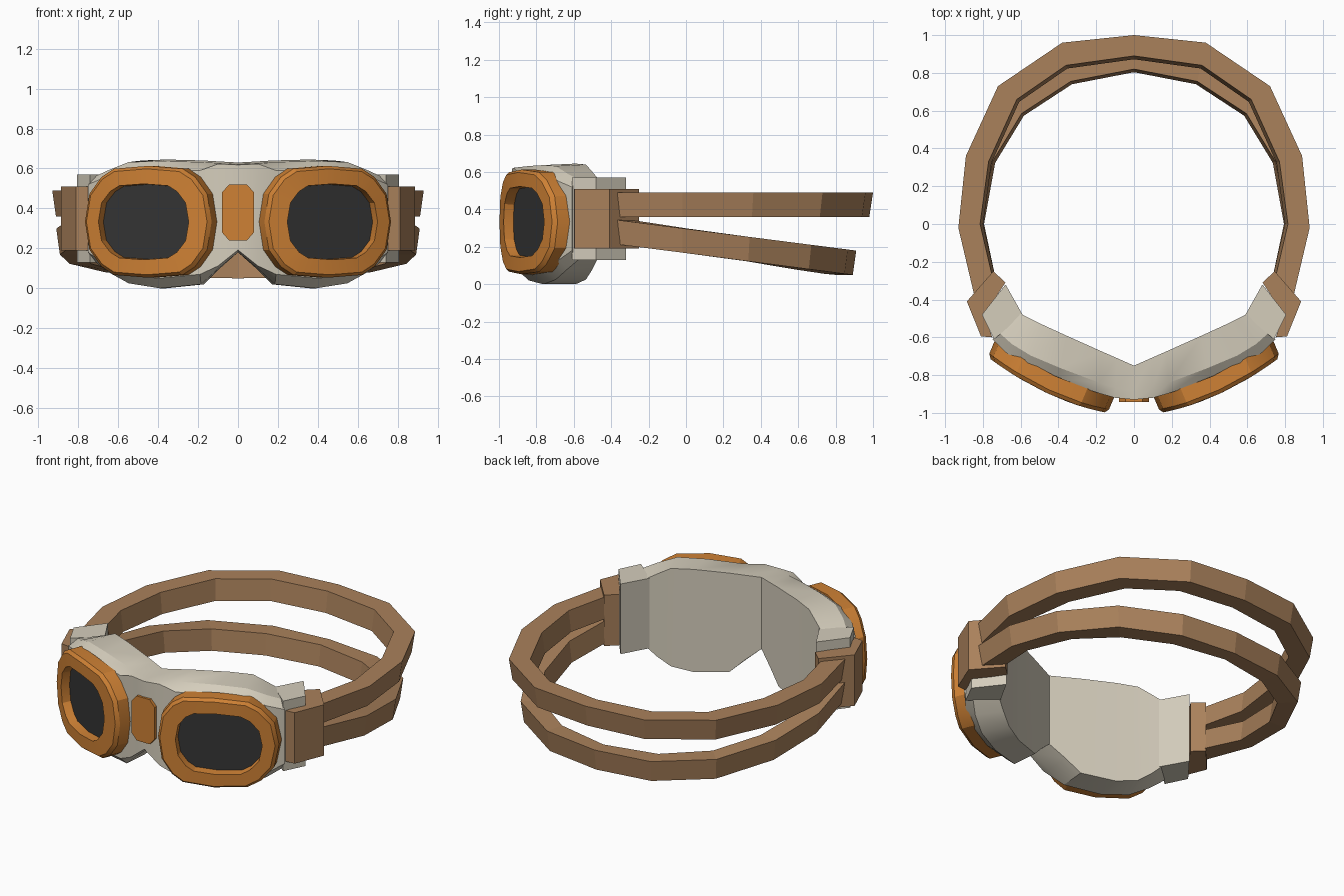
import bpy, bmesh, math

if "Cube" in bpy.data.objects:
    bpy.data.objects.remove(bpy.data.objects["Cube"])


def material(name, rgb):
    m = bpy.data.materials.new(name)
    m.diffuse_color = (*rgb, 1)
    m.use_nodes = True
    m.node_tree.nodes["Principled BSDF"].inputs["Base Color"].default_value = m.diffuse_color
    return m


SHELL = material("warm grey shell", (0.66, 0.61, 0.50))
ORANGE = material("orange trim", (0.62, 0.22, 0.035))
LEATHER = material("brown strap", (0.40, 0.22, 0.105))
GLASS = material("dark glass", (0.035, 0.035, 0.035))


def finish(name, bm, mat, mirror=False, smooth=None):
    bmesh.ops.recalc_face_normals(bm, faces=bm.faces)
    me = bpy.data.meshes.new(name)
    bm.to_mesh(me)
    bm.free()
    ob = bpy.data.objects.new(name, me)
    bpy.context.collection.objects.link(ob)
    me.materials.append(mat)
    if mirror:
        ob.modifiers.new("mirror", 'MIRROR')
    if smooth:
        bpy.ops.object.select_all(action='DESELECT')
        ob.select_set(True)
        bpy.context.view_layer.objects.active = ob
        bpy.ops.object.shade_smooth_by_angle(angle=math.radians(smooth))
    return ob


def loft(name, rings, mat, caps=True, loop=False, **kw):
    """Skin a list of equal-length closed rings."""
    bm = bmesh.new()
    vs = [[bm.verts.new(p) for p in r] for r in rings]
    n = len(rings[0])
    for a, b in zip(vs, vs[1:] + (vs[:1] if loop else [])):
        for i in range(n):
            j = (i + 1) % n
            bm.faces.new((a[i], a[j], b[j], b[i]))
    if caps and not loop:
        bm.faces.new(vs[0])
        bm.faces.new(vs[-1])
    return finish(name, bm, mat, **kw)


def prism(name, plan, z0, z1, mat, **kw):
    return loft(name, [[(x, y, z) for x, y in plan] for z in (z0, z1)], mat, **kw)


def both_sides(half):
    """Mirror a centre-to-side list of stations into a full list."""
    return [(-1, s) for s in reversed(half[1:])] + [(1, s) for s in half]


# Face shell: stations of front x,y, back x,y, bottom z, top z
shell = [
    (0.00, -0.93, 0.00, -0.75, 0.18, 0.63),
    (0.10, -0.92, 0.09, -0.71, 0.10, 0.635),
    (0.19, -0.895, 0.17, -0.675, 0.02, 0.64),
    (0.40, -0.82, 0.36, -0.59, 0.00, 0.645),
    (0.57, -0.75, 0.48, -0.535, 0.025, 0.64),
    (0.68, -0.68, 0.55, -0.50, 0.08, 0.60),
    (0.75, -0.61, 0.60, -0.475, 0.13, 0.57),
]


def shell_ring(s, st):
    xf, yf, xb, yb, z0, z1 = st
    k = 0.25
    xm, ym = xf + (xb - xf) * k, yf + (yb - yf) * k
    e = 0.012 if xf < 0.15 else 0.05
    pts = [(xb, yb, z0), (xm, ym, z0), (xf, yf, z0 + e),
           (xf, yf, z1 - e), (xm, ym, z1 - 0.008), (xb, yb, z1)]
    return [(s * x, y, z) for x, y, z in pts]


loft("face_shell", [shell_ring(s, st) for s, st in both_sides(shell)], SHELL, smooth=32)

# Side arms of the shell and the strap clips wrapped round them
prism("side_arm", [(0.59, -0.48), (0.74, -0.61), (0.805, -0.48), (0.68, -0.32)],
      0.13, 0.57, SHELL, mirror=True)
prism("strap_clip", [(0.75, -0.60), (0.81, -0.595), (0.885, -0.41), (0.745, -0.25),
                     (0.68, -0.31), (0.795, -0.48)], 0.19, 0.51, LEATHER, mirror=True)

# Lens rims: rounded outline laid on a curved front, extruded along a tilted axis
QUAD = [(1, 0), (0.93, 0.5), (0.74, 0.8), (0.54, 0.95)]
OUTLINE = (QUAD + [(0, 1)] + [(-u, w) for u, w in QUAD[:0:-1]] + [(-1, 0)]
           + [(-u, -w) for u, w in QUAD[1:]] + [(0, -1)] + [(u, -w) for u, w in QUAD[:0:-1]])


def eye_ring(cx, hw, hh, depth):
    ring = []
    for u, w in OUTLINE:
        x = cx + u * hw
        t = x - 0.14
        y = -1.0 + 0.185 * t + 0.443 * t * t
        ring.append((x - 0.39 * depth, y + 0.92 * depth, 0.333 + w * hh))
    return ring


loft("lens_rim", [eye_ring(0.457, 0.317, 0.28, 0.10), eye_ring(0.457, 0.317, 0.28, 0.02),
                  eye_ring(0.457, 0.302, 0.265, 0.0), eye_ring(0.473, 0.226, 0.19, 0.0),
                  eye_ring(0.473, 0.220, 0.185, 0.10)],
     ORANGE, loop=True, mirror=True, smooth=25)

# Lenses, recessed in the rims
loft("lens", [eye_ring(0.473, 0.224, 0.189, d) for d in (0.055, 0.07)], GLASS, mirror=True)

# Nose plate
plate = [(0.08, 0.28), (0.08, 0.48), (0.045, 0.52), (-0.045, 0.52),
         (-0.08, 0.48), (-0.08, 0.28), (-0.045, 0.24), (0.045, 0.24)]
loft("nose_plate", [[(x, y, z) for x, z in plate] for y in (-0.942, -0.90)], ORANGE)

# Head straps: stations of outer x,y and inner x,y
upper = [(0, 1.0, 0, 0.89), (0.38, 0.96, 0.36, 0.84), (0.72, 0.73, 0.62, 0.66),
         (0.89, 0.36, 0.77, 0.33), (0.93, -0.02, 0.815, 0.0), (0.845, -0.38, 0.745, -0.30)]
lower = [(0, 0.91, 0, 0.82), (0.36, 0.865, 0.335, 0.755), (0.68, 0.67, 0.595, 0.585),
         (0.86, 0.34, 0.75, 0.33), (0.91, -0.02, 0.81, 0.0), (0.845, -0.38, 0.745, -0.30)]


def strap(name, stations, z0, z1, slope):
    rings = []
    for s, (xo, yo, xi, yi) in both_sides(stations):
        dz = slope * (yo + 0.38)
        lean = 0.02
        rings.append([(s * xo, yo, z1 + dz), (s * (xo * (1 - lean)), yo - lean * max(yo, 0), z0 + dz),
                      (s * xi * (1 - lean), yi - lean * max(yi, 0), z0 + dz), (s * xi, yi, z1 + dz)])
    loft(name, rings, LEATHER)


strap("upper_strap", upper, 0.36, 0.49, 0.0)
strap("lower_strap", lower, 0.215, 0.345, -0.128)
